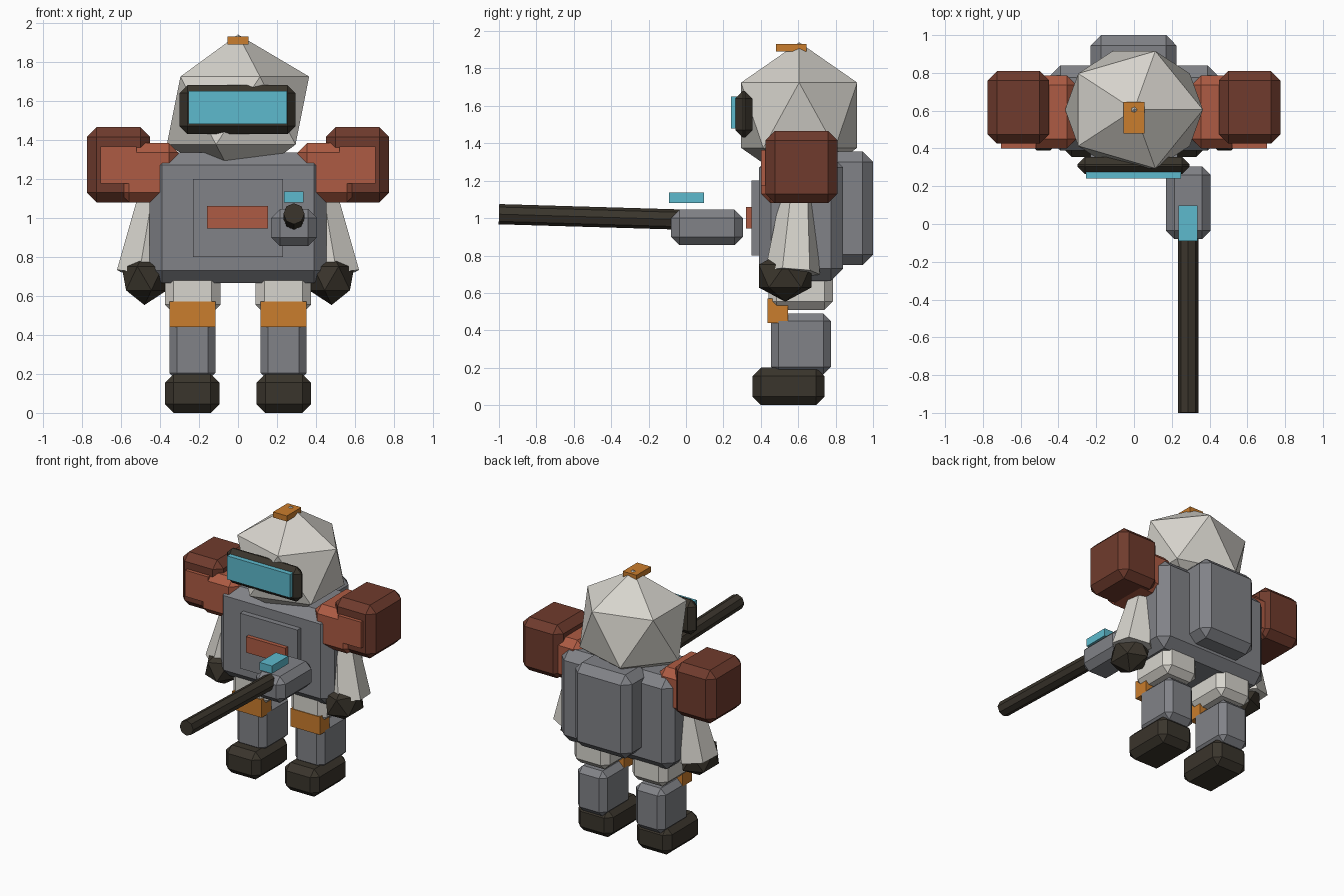
import bpy
import bmesh
from mathutils import Vector

cube = bpy.data.objects.get("Cube")
if cube:
    bpy.data.objects.remove(cube, do_unlink=True)


def material(name, color):
    mat = bpy.data.materials.new(name)
    mat.use_nodes = True
    mat.diffuse_color = (*color, 1)
    bsdf = next(n for n in mat.node_tree.nodes if n.type == 'BSDF_PRINCIPLED')
    bsdf.inputs["Base Color"].default_value = (*color, 1)
    return mat


GREY = material("armour grey", (.22, .225, .245))
WHITE = material("off white", (.68, .66, .61))
DARK = material("dark brown", (.042, .035, .025))
RED = material("brick red", (.42, .105, .056))
MAROON = material("dark red", (.16, .044, .026))
ORANGE = material("orange", (.59, .205, .026))
CYAN = material("visor cyan", (.11, .49, .61))


def finish(name, bm, mat):
    bmesh.ops.recalc_face_normals(bm, faces=bm.faces[:])
    mesh = bpy.data.meshes.new(name)
    bm.to_mesh(mesh)
    bm.free()
    mesh.materials.append(mat)
    obj = bpy.data.objects.new(name, mesh)
    bpy.context.collection.objects.link(obj)
    return obj


def box(name, xs, ys, zs, mat, bevel=0):
    """Box between pairs of limits, with an optional chamfer."""
    bm = bmesh.new()
    bmesh.ops.create_cube(bm, size=1)
    for v in bm.verts:
        v.co = [(a + b) / 2 + c * (b - a) for c, (a, b) in zip(v.co, (xs, ys, zs))]
    if bevel:
        bmesh.ops.bevel(bm, geom=bm.edges[:], offset=bevel, segments=1,
                        profile=.5, affect='EDGES')
    return finish(name, bm, mat)


def ball(name, center, radii, mat, side=1):
    """Twenty-sided ball, stretched along each axis."""
    bm = bmesh.new()
    bmesh.ops.create_icosphere(bm, subdivisions=1, radius=1)
    for v in bm.verts:
        p = Vector([c + q * r for c, q, r in zip(center, v.co, radii)])
        p.x *= side
        v.co = p
    return finish(name, bm, mat)


def rod(name, start, end, r1, r2, sides, mat, side=1):
    """Tapered prism between two points."""
    bm = bmesh.new()
    a, b = Vector(start), Vector(end)
    bmesh.ops.create_cone(bm, cap_ends=True, segments=sides, radius1=r1,
                          radius2=r2, depth=(b - a).length)
    turn = (b - a).to_track_quat('Z', 'Y')
    for v in bm.verts:
        p = turn @ v.co + (a + b) / 2
        p.x *= side
        v.co = p
    return finish(name, bm, mat)


# Torso, chest plates and backpack
box("torso", (-.455, .455), (.39, .84), (.665, 1.335), GREY, .065)
box("chest_panel", (-.23, .23), (.35, .42), (.8, 1.2), GREY)
box("chest_badge", (-.16, .155), (.32, .37), (.945, 1.06), RED)
box("backpack", (-.23, .225), (.72, 1), (.75, 1.355), GREY, .055)

# Head, visor and crest
ball("helmet", (0, .605, 1.55), (.408, .365, .39), WHITE)
box("visor_frame", (-.3, .295), (.265, .355), (1.43, 1.68), DARK, .04)
box("visor_glass", (-.255, .25), (.24, .29), (1.48, 1.65), CYAN)
box("helmet_crest", (-.055, .055), (.48, .645), (1.89, 1.93), ORANGE)

for side, label in ((1, "left"), (-1, "right")):
    def span(a, b):
        return sorted((side * a, side * b))

    # Arm
    box(label + "_upper_arm", span(.305, .61), (.4, .785), (1.08, 1.385), RED, .05)
    box(label + "_shoulder_guard", span(.45, .775), (.425, .81), (1.08, 1.465),
        MAROON, .05)
    box(label + "_shoulder_plate", span(.52, .705), (.4, .5), (1.175, 1.365), RED)
    rod(label + "_forearm", (.485, .57, .71), (.41, .6, 1.22), .148, .075, 6,
        WHITE, side)
    ball(label + "_hand", (.48, .53, .69), (.13, .165, .137), DARK, side)

    # Leg
    box(label + "_thigh", span(.09, .375), (.44, .785), (.51, .74), WHITE, .045)
    box(label + "_shin", span(.115, .352), (.455, .775), (.165, .49), GREY, .04)
    box(label + "_knee_pad", span(.115, .352), (.435, .545), (.44, .57), ORANGE)
    box(label + "_boot", span(.095, .375), (.355, .74), (0, .2), DARK, .045)

# Blaster held out in front
box("blaster_body", (.17, .405), (-.08, .305), (.855, 1.045), GREY, .045)
rod("blaster_barrel", (.287, .05, .99), (.287, -1, 1.021), .054, .054, 8, DARK)
box("blaster_sight", (.235, .335), (-.09, .097), (1.08, 1.136), CYAN)
